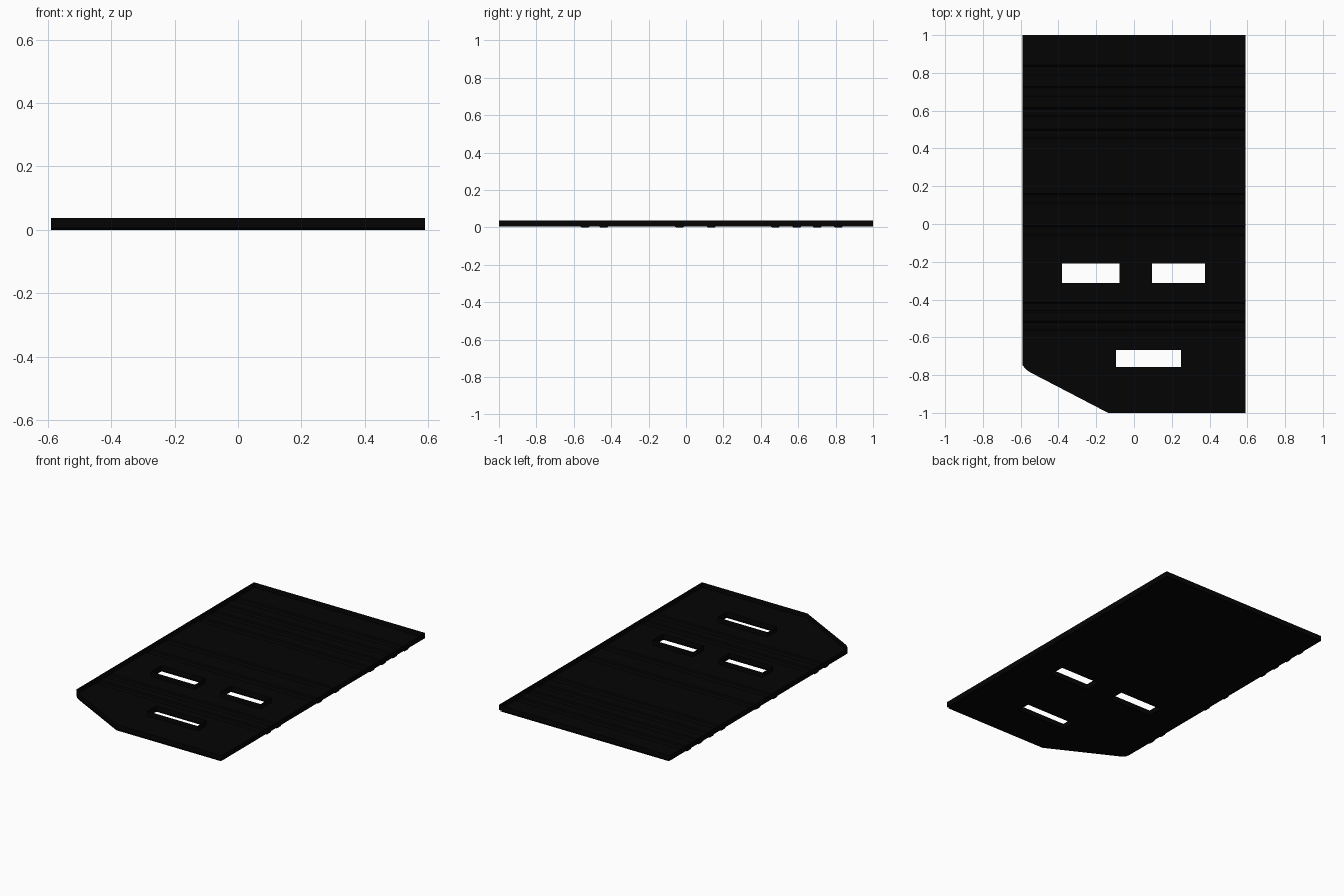
import bpy, bmesh

if "Cube" in bpy.data.objects:
    bpy.data.objects.remove(bpy.data.objects["Cube"])

HALF_W, LIP = 0.59, 0.002
TOP, BASE, DEPTH, SHEET = 0.038, 0.006, 0.006, 0.001
RIBS = [-0.540, -0.440, -0.035, 0.135, 0.478, 0.592, 0.701, 0.815]

black = bpy.data.materials.new("black")
black.diffuse_color = (0.0012, 0.0012, 0.0012, 1)
black.use_nodes = True
black.node_tree.nodes["Principled BSDF"].inputs["Base Color"].default_value = black.diffuse_color


def finish(name, bm):
    bmesh.ops.recalc_face_normals(bm, faces=bm.faces[:])
    me = bpy.data.meshes.new(name)
    bm.to_mesh(me)
    bm.free()
    me.materials.append(black)
    ob = bpy.data.objects.new(name, me)
    bpy.context.collection.objects.link(ob)
    return ob


def prism(name, pts, direction, place):
    """Extrude a 2D outline; place maps each outline point into 3D."""
    bm = bmesh.new()
    face = bm.faces.new([bm.verts.new(place(a, b)) for a, b in pts])
    ext = bmesh.ops.extrude_face_region(bm, geom=[face])
    verts = [g for g in ext["geom"] if isinstance(g, bmesh.types.BMVert)]
    bmesh.ops.translate(bm, verts=verts, vec=direction)
    return finish(name, bm)


def rim(name, pts, closed):
    """Thin upright wall along a plan outline."""
    bm = bmesh.new()
    cols = [(bm.verts.new((x, y, BASE)), bm.verts.new((x, y, TOP))) for x, y in pts]
    if closed:
        cols.append(cols[0])
    for (a, b), (c, d) in zip(cols, cols[1:]):
        bm.faces.new((a, c, d, b))
    return finish(name, bm)


def ribbed_line(z, y0, y1):
    """Straight line along y that dips at every rib."""
    pts = [(y0, z)]
    for c in RIBS:
        if y0 < c < y1:
            pts += [(c - 0.026, z), (c - 0.018, z - DEPTH),
                    (c + 0.018, z - DEPTH), (c + 0.026, z)]
    return pts + [(y1, z)]


def along_x(name, x0, x1, y0, top):
    pts = ribbed_line(BASE, y0, 1) + top[::-1]
    return prism(name, pts, (x1 - x0, 0, 0), lambda y, z: (x0, y, z))


def rect(x0, x1, y0, y1):
    return [(x0, y0), (x1, y0), (x1, y1), (x0, y1)]


# Ribbed tray floor with a flat backing sheet
floor = along_x("ribbed_floor", -HALF_W + LIP, HALF_W - LIP, -1,
                ribbed_line(BASE + SHEET, -1, 1))
backing = prism("backing_sheet", rect(-0.58, 0.58, -0.999, 0.999),
                (0, 0, 0.0006), lambda x, y: (x, y, -0.0002))

# Raised walls: two sides, back, and front with its clipped corner
along_x("right_wall", HALF_W - LIP, HALF_W, -1, [(-1, TOP), (1, TOP)])
along_x("left_wall", -HALF_W, -HALF_W + LIP, -0.748, [(-0.748, TOP), (1, TOP)])
corner = [(-0.59, -0.748), (-0.572, -0.770), (-0.55, -0.785), (-0.137, -1.0)]
rim("front_wall", corner + [(HALF_W, -1)], False)
rim("back_wall", [(-HALF_W, 1), (HALF_W, 1)], False)

# Three slots, each with a raised rim
slots = [
    rect(-0.382, -0.078, -0.313, -0.208),
    rect(0.096, 0.375, -0.313, -0.208),
    rect(-0.096, 0.250, -0.757, -0.666),
]
for i, pts in enumerate(slots):
    rim(f"slot_rim_{i + 1}", pts, True)

# Cut the slots and corner through floor and backing
clip = [(-0.7, -0.748)] + corner + [(-0.06, -1.04), (-0.06, -1.1), (-0.7, -1.1)]
for i, pts in enumerate(slots + [clip]):
    cutter = prism(f"cutter_{i}", pts, (0, 0, 0.3), lambda x, y: (x, y, -0.1))
    cutter.hide_render = True
    for part in (floor, backing):
        bpy.context.view_layer.objects.active = part
        mod = part.modifiers.new("cut", 'BOOLEAN')
        mod.operation, mod.solver, mod.object = 'DIFFERENCE', 'EXACT', cutter
        bpy.ops.object.modifier_apply(modifier=mod.name)
    bpy.data.objects.remove(cutter)
